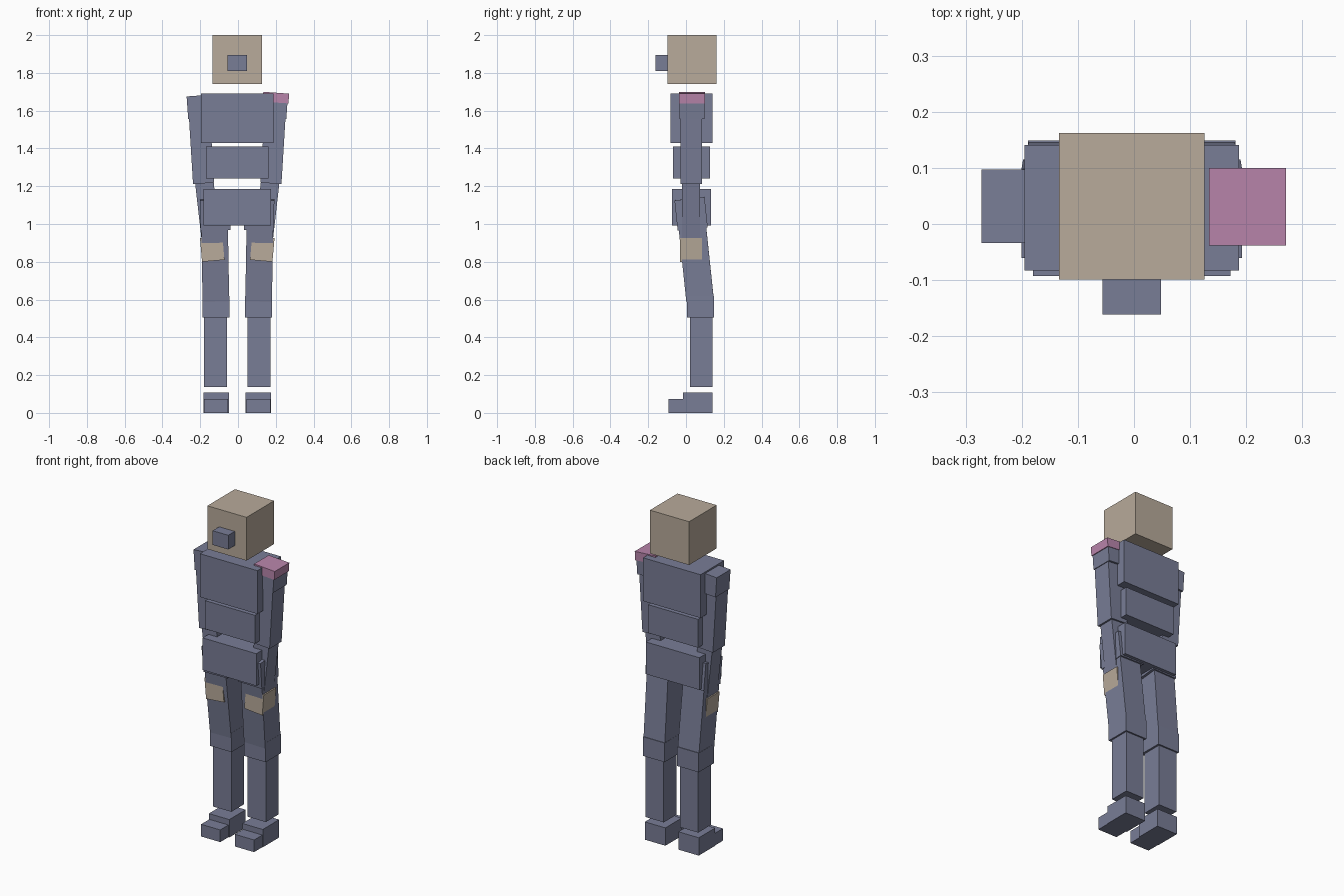
import bpy, bmesh, math
from mathutils import Matrix

if "Cube" in bpy.data.objects:
    bpy.data.objects.remove(bpy.data.objects["Cube"])

CX = -0.004  # body centre line


def mat(name, r, g, b):
    m = bpy.data.materials.new(name)
    m.diffuse_color = (r, g, b, 1)
    m.use_nodes = True
    m.node_tree.nodes["Principled BSDF"].inputs["Base Color"].default_value = m.diffuse_color
    return m


SLATE = mat("slate blue", 0.19, 0.205, 0.305)
TAN = mat("tan", 0.48, 0.405, 0.325)
PINK = mat("pink", 0.485, 0.235, 0.41)


def box(name, x, y, z, material=SLATE, tilt=0, roll=0):
    """Box from (min, max) ranges, turned about its own centre."""
    bm = bmesh.new()
    bmesh.ops.create_cube(bm, size=1)
    size = [r[1] - r[0] for r in (x, y, z)]
    bmesh.ops.transform(bm, matrix=Matrix.Diagonal((*size, 1)), verts=bm.verts)
    me = bpy.data.meshes.new(name)
    bm.to_mesh(me)
    bm.free()
    me.materials.append(material)
    ob = bpy.data.objects.new(name, me)
    ob.location = [(r[0] + r[1]) / 2 for r in (x, y, z)]
    ob.rotation_euler = (math.radians(tilt), math.radians(roll), 0)
    bpy.context.collection.objects.link(ob)
    return ob


# Head and nose
box("head", (-0.134, 0.126), (-0.099, 0.162), (1.74, 2.0), TAN)
box("nose", (-0.056, 0.048), (-0.161, -0.095), (1.81, 1.895))

# Torso
box("chest", (-0.195, 0.187), (-0.083, 0.141), (1.43, 1.69))
box("waist", (-0.17, 0.162), (-0.07, 0.128), (1.24, 1.41))
box("pelvis", (-0.182, 0.174), (-0.075, 0.133), (0.992, 1.185))

# Limbs: (part, distance from centre line, y, z, colour, tilt, roll)
LIMBS = [
    ("shoulder", (0.132, 0.264), (-0.034, 0.097), (1.56, 1.68), SLATE, 0, 4),
    ("upper_arm", (0.133, 0.245), (-0.029, 0.085), (1.215, 1.57), SLATE, 0, 3.5),
    ("forearm", (0.108, 0.206), (-0.02, 0.075), (0.92, 1.22), SLATE, 0, 6.5),
    ("hand", (0.073, 0.192), (-0.031, 0.086), (0.805, 0.93), TAN, 0, 5),
    ("hip", (0.036, 0.195), (-0.053, 0.107), (0.975, 1.135), SLATE, 6, 1),
    ("thigh", (0.046, 0.187), (-0.019, 0.127), (0.595, 0.985), SLATE, 6, 1),
    ("knee", (0.042, 0.185), (0.004, 0.149), (0.505, 0.62), SLATE, 0, 0),
    ("shin", (0.054, 0.175), (0.02, 0.14), (0.137, 0.51), SLATE, 0, 0),
    ("heel", (0.043, 0.179), (-0.015, 0.14), (0.0, 0.107), SLATE, 0, 0),
    ("toe", (0.049, 0.176), (-0.093, -0.01), (0.0, 0.073), SLATE, 0, 0),
]
for side, s in (("left", 1), ("right", -1)):
    for part, x, y, z, material, tilt, roll in LIMBS:
        xs = sorted(CX + s * v for v in x)
        box(f"{side}_{part}", xs, y, z, material, tilt, s * roll)

# Pad on one shoulder
box("shoulder_pad", (0.132, 0.269), (-0.038, 0.1), (1.643, 1.695), PINK, 0, 4)
